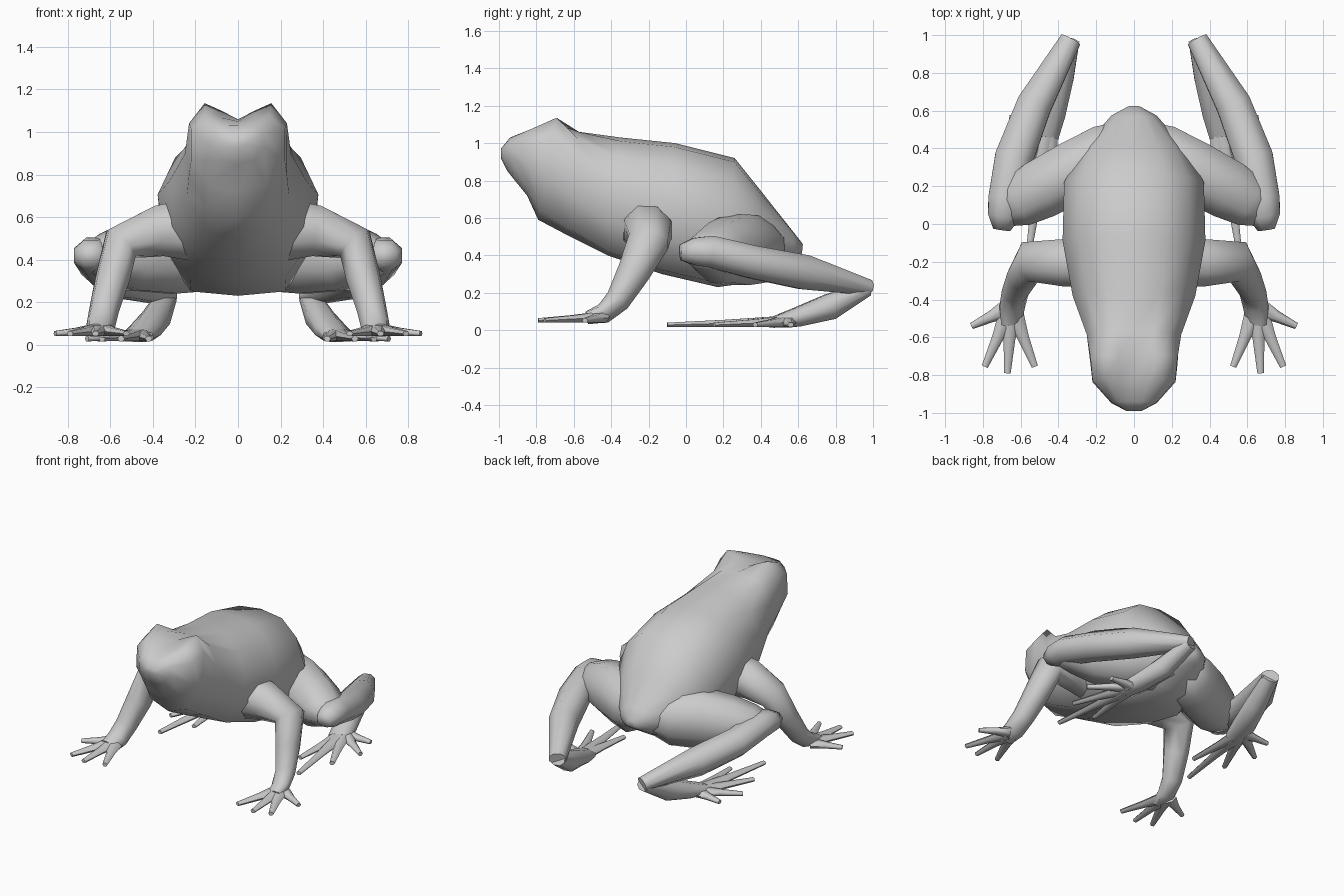
import bpy, bmesh, math
from mathutils import Vector

cube = bpy.data.objects.get("Cube")
if cube:
    bpy.data.objects.remove(cube)

skin = bpy.data.materials.new("grey skin")
skin.use_nodes = True
GREY = (0.6, 0.6, 0.6, 1)
skin.diffuse_color = GREY
skin.node_tree.nodes["Principled BSDF"].inputs["Base Color"].default_value = GREY


def loft(name, rings):
    """Skin a list of equal point rings and cap both ends."""
    bm = bmesh.new()
    loops = [[bm.verts.new(p) for p in ring] for ring in rings]
    n = len(loops[0])
    for a, b in zip(loops, loops[1:]):
        for i in range(n):
            j = (i + 1) % n
            bm.faces.new((a[i], a[j], b[j], b[i]))
    bm.faces.new(loops[0])
    bm.faces.new(loops[-1])
    bmesh.ops.recalc_face_normals(bm, faces=bm.faces)
    mesh = bpy.data.meshes.new(name)
    bm.to_mesh(mesh)
    bm.free()
    mesh.materials.append(skin)
    ob = bpy.data.objects.new(name, mesh)
    bpy.context.collection.objects.link(ob)
    bpy.ops.object.select_all(action='DESELECT')
    ob.select_set(True)
    bpy.context.view_layer.objects.active = ob
    bpy.ops.object.shade_smooth_by_angle(angle=math.radians(75))
    return ob


def tube(name, path, hint, side, sides=8):
    """Tapered limb; path rows are x, y, z, radius along hint, radius across."""
    pts = [Vector(p[:3]) for p in path]
    u = Vector(hint)
    rings = []
    for i, p in enumerate(pts):
        before = (p - pts[i - 1]).normalized() if i else Vector()
        after = (pts[i + 1] - p).normalized() if i + 1 < len(pts) else Vector()
        t = (before + after).normalized()
        u = (u - t * u.dot(t)).normalized()
        v = t.cross(u)
        ring = []
        for k in range(sides):
            a = math.tau * (k + 0.5) / sides
            q = p + u * math.cos(a) * path[i][3] + v * math.sin(a) * path[i][4]
            ring.append((q.x * side, q.y, q.z))
        rings.append(ring)
    return loft(name, rings)


# Body: slanted half sections as (width share, drop share), head and trunk kinds
TRUNK = [(0, 0), (.45, .03), (.78, .17), (1, .42), (.92, .72), (.6, .97), (0, 1)]
HEAD = [(0, 0), (.36, .0), (.68, .02), (1, .22), (1, .55), (.62, .9), (0, 1)]
EYE_LIFT = [0, .5, 1, 1, 0, 0, 0]
# top y, top z, bottom y, bottom z, half width, head share, eye lift
SECTIONS = [
    (-.99, .97, -.99, .92, .04, 1, 0),
    (-.94, 1.03, -.955, .85, .12, 1, 0),
    (-.82, 1.05, -.85, .72, .22, 1, .035),
    (-.69, 1.06, -.79, .59, .23, 1, .085),
    (-.57, 1.06, -.62, .50, .25, .5, .015),
    (-.35, 1.03, -.42, .40, .325, 0, 0),
    (-.06, 1.0, -.13, .30, .378, 0, 0),
    (.26, .92, .17, .23, .37, 0, 0),
    (.42, .72, .38, .26, .27, 0, 0),
    (.57, .53, .58, .38, .12, 0, 0),
    (.625, .46, .62, .41, .03, 0, 0),
]
rings = []
for ty, tz, by, bz, w, h, eye in SECTIONS:
    half = []
    for a, b, lift in zip(TRUNK, HEAD, EYE_LIFT):
        x = w * (a[0] + (b[0] - a[0]) * h)
        d = a[1] + (b[1] - a[1]) * h
        half.append((x, ty + (by - ty) * d, tz + (bz - tz) * d + lift * eye))
    rings.append(half + [(-x, y, z) for x, y, z in half[-2:0:-1]])
loft("body", rings)

# Limb paths for the model's left side
ARM = [(.16, -.2, .54, .15, .17), (.37, -.205, .535, .135, .13),
       (.55, -.2, .475, .115, .095), (.59, -.28, .31, .09, .083),
       (.63, -.365, .16, .068, .072), (.645, -.44, .09, .052, .07),
       (.65, -.53, .065, .03, .06)]
THIGH = [(0, .44, .43, .1, .13), (.14, .37, .43, .19, .175),
         (.32, .275, .43, .205, .178), (.5, .18, .415, .172, .17),
         (.62, .11, .415, .115, .145), (.71, .05, .41, .055, .08)]
SHIN = [(.70, -.03, .415, .045, .05), (.69, .04, .42, .078, .09),
        (.675, .13, .42, .092, .105), (.635, .35, .365, .095, .11),
        (.528, .63, .31, .1, .1), (.335, .975, .228, .045, .06)]
FOOT = [(.34, .97, .22, .04, .055), (.385, .77, .125, .075, .07),
        (.435, .59, .068, .055, .08), (.47, .47, .042, .032, .078)]
FINGER_TIPS = [(.86, -.54), (.79, -.755), (.67, -.79), (.525, -.755)]
TOE_TIPS = [(.42, .1), (.55, -.1), (.64, .15), (.71, .37), (.66, .56)]


def digits(kind, base, tips, z, side):
    """Fan of flattened tapered digits from one palm point."""
    for n, (x, y) in enumerate(tips, 1):
        root = Vector((base[0], base[1], z + .018))
        tip = Vector((x, y, z))
        start = root.lerp(tip, .12)
        mid = root.lerp(tip, .5)
        tube(f"{kind}_{n}", [(*start, .033, .052), (*mid, .022, .031),
                             (*tip, .014, .017)], (0, 0, 1), side, 6)


for label, side in (("left", 1), ("right", -1)):
    tube(label + "_arm", ARM, (0, 1, 0), side)
    digits(label + "_finger", (.65, -.44), FINGER_TIPS, .052, side)
    tube(label + "_thigh", THIGH, (0, 0, 1), side)
    tube(label + "_shin", SHIN, (0, 0, 1), side)
    tube(label + "_foot", FOOT, (0, 0, 1), side)
    digits(label + "_toe", (.46, .54), TOE_TIPS, .028, side)
